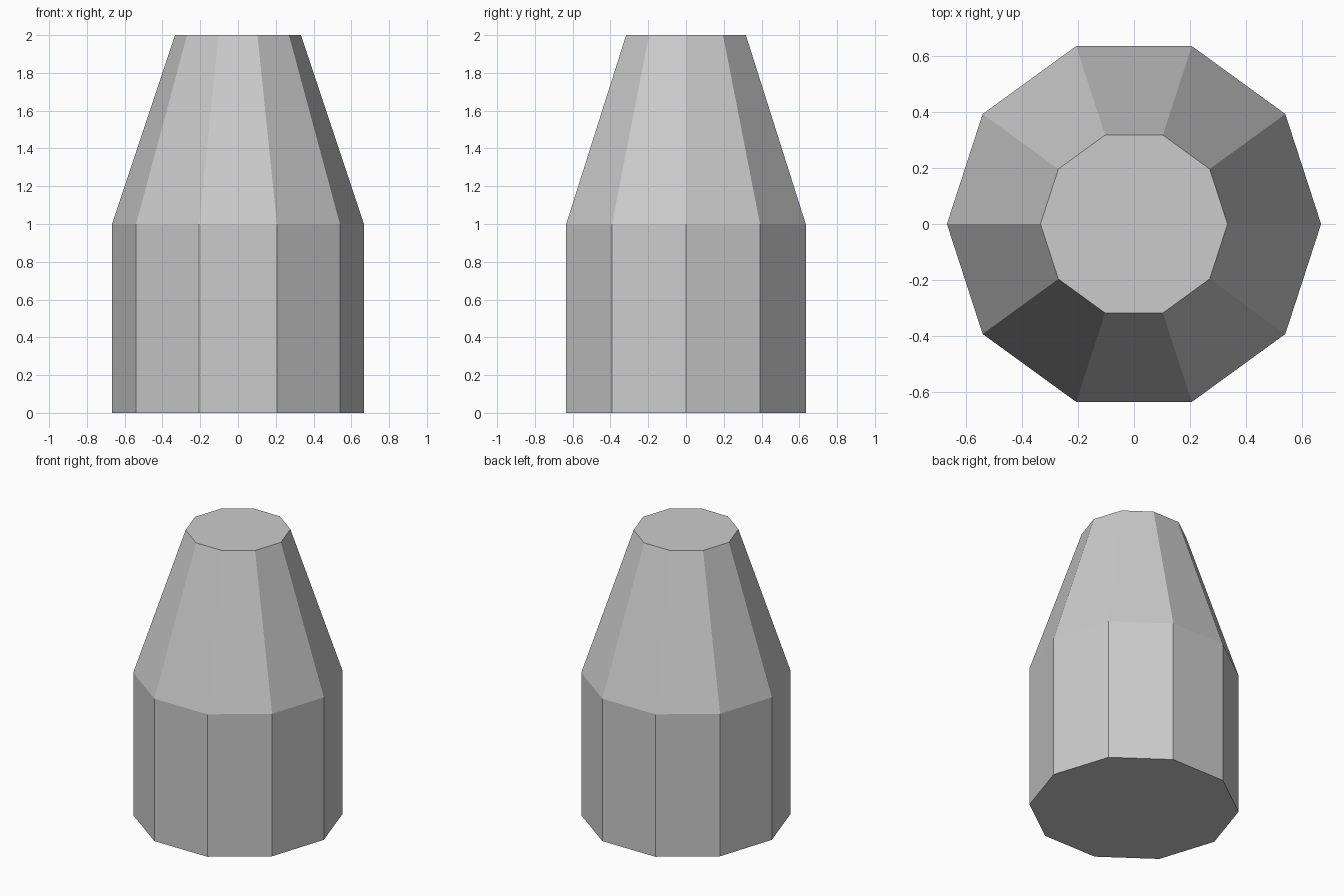
import bpy, bmesh
from math import cos, sin, tau

if "Cube" in bpy.data.objects:
    bpy.data.objects.remove(bpy.data.objects["Cube"])

SIDES = 10
PROFILE = [(2 / 3, 0.0), (2 / 3, 1.0), (1 / 3, 2.0)]  # radius, height

bm = bmesh.new()

# Ten-sided rings following the profile
rings = [[bm.verts.new((r * cos(tau * i / SIDES), r * sin(tau * i / SIDES), z))
          for i in range(SIDES)] for r, z in PROFILE]

# Straight body wall and tapered upper wall
for low, high in zip(rings, rings[1:]):
    for i in range(SIDES):
        j = (i + 1) % SIDES
        bm.faces.new((low[i], low[j], high[j], high[i]))

# Flat base and top caps
bm.faces.new(rings[0][::-1])
bm.faces.new(rings[-1])

mesh = bpy.data.meshes.new("tapered_body")
bm.to_mesh(mesh)
bm.free()
body = bpy.data.objects.new("tapered_body", mesh)
bpy.context.collection.objects.link(body)
